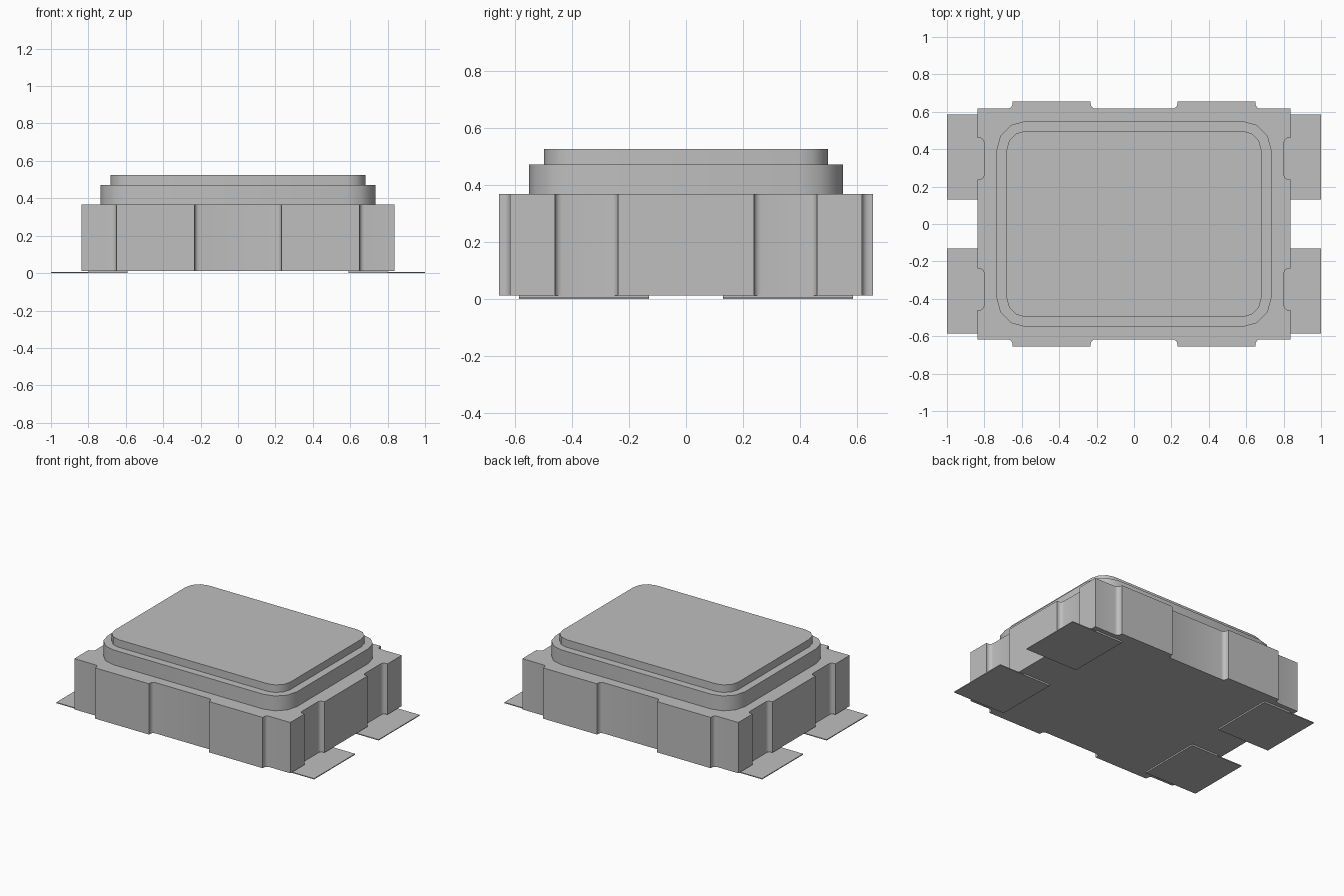
import bpy, bmesh, math

cube = bpy.data.objects.get("Cube")
if cube:
    bpy.data.objects.remove(cube, do_unlink=True)

grey = bpy.data.materials.new("light grey")
grey.use_nodes = True
colour = (0.52, 0.52, 0.52, 1)
grey.diffuse_color = colour
grey.node_tree.nodes["Principled BSDF"].inputs["Base Color"].default_value = colour


def arc(cx, cy, r, start, end, steps):
    """Points along an arc, angles in degrees."""
    angles = [math.radians(start + (end - start) * i / steps) for i in range(steps + 1)]
    return [(cx + r * math.cos(a), cy + r * math.sin(a)) for a in angles]


def mirror_quarter(q):
    """Complete an outline from its +x +y quarter, listed counter-clockwise."""
    half = q + [(-x, y) for x, y in reversed(q)]
    return half + [(-x, -y) for x, y in half]


def slab(name, outline, z0, z1):
    """Extrude a flat outline from z0 to z1."""
    bm = bmesh.new()
    base = bm.faces.new([bm.verts.new((x, y, z0)) for x, y in outline])
    top = bmesh.ops.extrude_face_region(bm, geom=[base], use_keep_orig=True)
    verts = [g for g in top["geom"] if isinstance(g, bmesh.types.BMVert)]
    bmesh.ops.translate(bm, verts=verts, vec=(0, 0, z1 - z0))
    bmesh.ops.recalc_face_normals(bm, faces=bm.faces)
    mesh = bpy.data.meshes.new(name)
    bm.to_mesh(mesh)
    bm.free()
    mesh.materials.append(grey)
    obj = bpy.data.objects.new(name, mesh)
    bpy.context.collection.objects.link(obj)
    bpy.ops.object.select_all(action="DESELECT")
    obj.select_set(True)
    bpy.context.view_layer.objects.active = obj
    bpy.ops.object.shade_smooth_by_angle(angle=math.radians(40))
    return obj


def rounded(hx, hy, r):
    return mirror_quarter(arc(hx - r, hy - r, r, 0, 90, 3))


# Body: block with filleted side notches and raised long-side tabs
f = 0.025
quarter = [(0.838, 0.238)]
quarter += arc(0.827, 0.238 + f, f, 270, 180, 4)
quarter += arc(0.827, 0.46 - f, f, 180, 90, 4)
quarter += [(0.838, 0.46), (0.838, 0.617)]
quarter += arc(0.65 + f, 0.617 + f, f, 270, 180, 4)
quarter += [(0.65, 0.655), (0.232, 0.655)]
quarter += arc(0.232 - f, 0.617 + f, f, 0, -90, 4)
slab("body", mirror_quarter(quarter), 0.012, 0.368)

# Stepped lid
slab("lid_rim", rounded(0.735, 0.55, 0.155), 0.368, 0.472)
slab("lid_top", rounded(0.682, 0.498, 0.105), 0.472, 0.525)

# Contact pads and the thin spacers joining them to the body
for sx, side in ((1, "left"), (-1, "right")):
    for sy, end in ((1, "back"), (-1, "front")):
        for part, x0, x1, z0, z1 in (("pad", 0.59, 1.0, 0, 0.006),
                                     ("spacer", 0.592, 0.80, 0.006, 0.012)):
            corners = [(x0, 0.13), (x1, 0.13), (x1, 0.585), (x0, 0.585)]
            slab(f"{part}_{end}_{side}", [(sx * x, sy * y) for x, y in corners], z0, z1)
